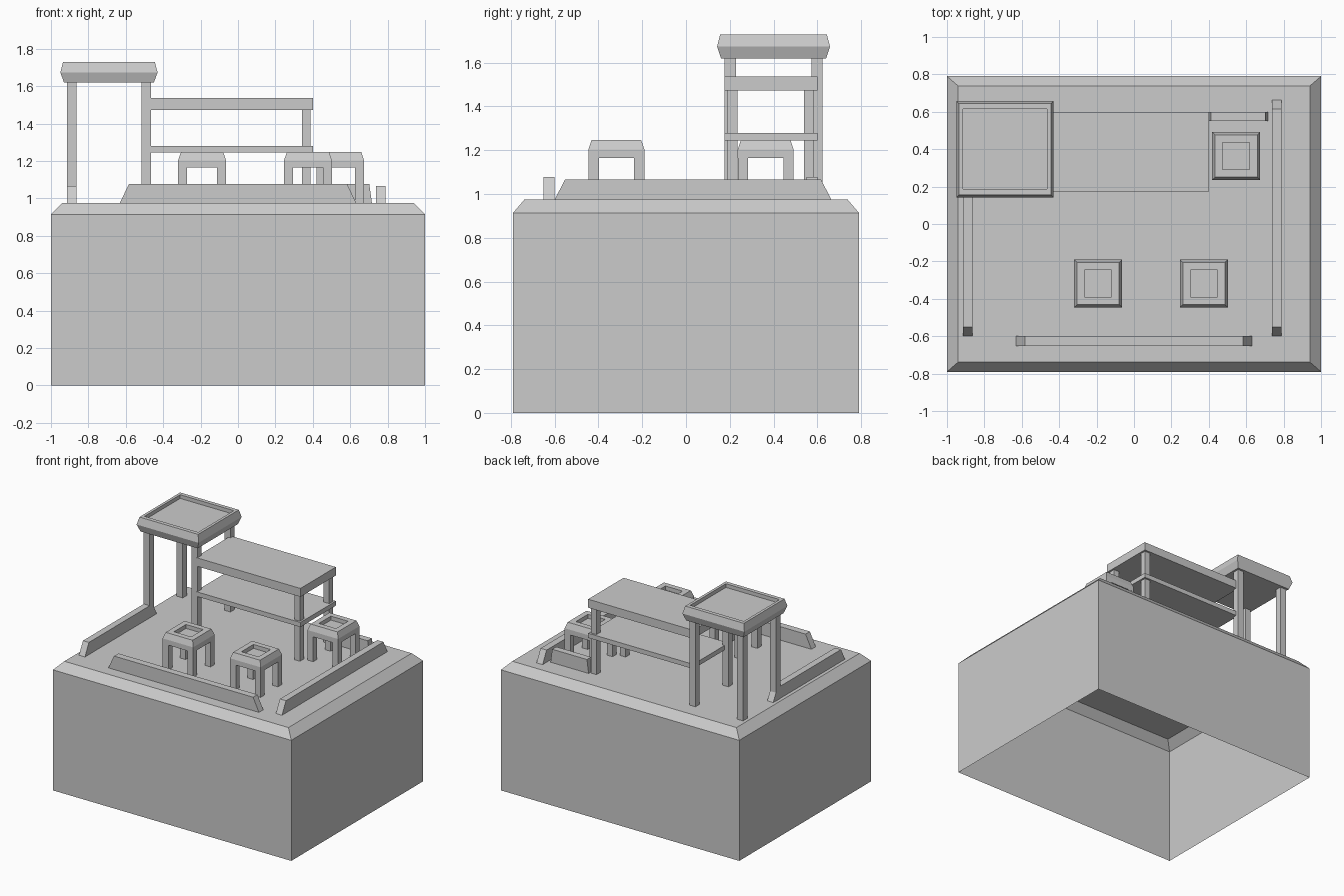
import bpy, bmesh

if "Cube" in bpy.data.objects:
    bpy.data.objects.remove(bpy.data.objects["Cube"])


def stack(name, cx, cy, rings, bottom=True):
    """Solid from stacked rectangles (half_x, half_y, z), closed at the ends."""
    bm = bmesh.new()
    loops = []
    for hx, hy, z in rings:
        loops.append([bm.verts.new((cx + sx * hx, cy + sy * hy, z))
                      for sx, sy in ((-1, -1), (1, -1), (1, 1), (-1, 1))])
    for a, b in zip(loops, loops[1:]):
        for i in range(4):
            j = (i + 1) % 4
            bm.faces.new((a[i], a[j], b[j], b[i]))
    bm.faces.new(loops[-1])
    if bottom:
        bm.faces.new(loops[0][::-1])
    mesh = bpy.data.meshes.new(name)
    bm.to_mesh(mesh)
    bm.free()
    ob = bpy.data.objects.new(name, mesh)
    bpy.context.collection.objects.link(ob)
    return ob


def box(name, x0, x1, y0, y1, z0, z1):
    hx, hy = (x1 - x0) / 2, (y1 - y0) / 2
    return stack(name, (x0 + x1) / 2, (y0 + y1) / 2, [(hx, hy, z0), (hx, hy, z1)])


def rail(name, x0, x1, y0, y1, top, tx, ty):
    """Low rail with sloping ends: tx / ty is the end taper."""
    hx, hy = (x1 - x0) / 2, (y1 - y0) / 2
    stack(name, (x0 + x1) / 2, (y0 + y1) / 2,
          [(hx, hy, FLOOR), (hx - tx, hy - ty, top)])


def legs(name, cx, cy, dx, dy, half, top):
    for sx in (-1, 1):
        for sy in (-1, 1):
            stack(name, cx + sx * dx, cy + sy * dy,
                  [(half, half, FLOOR), (half, half, top)])


FLOOR = 0.975

# Base: hollow block, open underneath, chamfered top
stack("base_block", 0, 0,
      [(1, 0.79, 0), (1, 0.79, 0.914), (0.94, 0.738, FLOOR)], bottom=False)

# Tall table with recessed top
TX, TY = -0.69, 0.40
stack("tall_table_top", TX, TY,
      [(0.24, 0.24, 1.619), (0.26, 0.258, 1.673), (0.246, 0.244, 1.728),
       (0.225, 0.214, 1.728), (0.225, 0.214, 1.70)])
legs("tall_table_leg", TX, TY, 0.2, 0.198, 0.0255, 1.63)

# Long bench with lower shelf, carried by the tall table on its left
box("bench_top", -0.481, 0.401, 0.175, 0.60, 1.473, 1.537)
box("bench_shelf", -0.481, 0.401, 0.175, 0.60, 1.244, 1.279)
for y in (0.213, 0.562):
    box("bench_post", 0.341, 0.387, y - 0.023, y + 0.023, FLOOR, 1.48)

# Stools with recessed seats
for x, y in ((-0.192, -0.318), (0.374, -0.318), (0.546, 0.364)):
    stack("stool_seat", x, y,
          [(0.128, 0.128, 1.164), (0.128, 0.128, 1.203), (0.113, 0.113, 1.247),
           (0.072, 0.072, 1.247), (0.072, 0.072, 1.217)])
    legs("stool_leg", x, y, 0.104, 0.104, 0.0235, 1.165)

# Low rails around the edge
rail("front_rail", -0.632, 0.632, -0.652, -0.60, 1.077, 0.049, 0)
rail("right_rail", 0.738, 0.789, -0.60, 0.664, 1.067, 0, 0.048)
rail("left_rail", -0.914, -0.864, -0.60, 0.26, 1.067, 0, 0.048)
rail("back_rail", 0.397, 0.716, 0.551, 0.60, 1.077, 0.014, 0)
